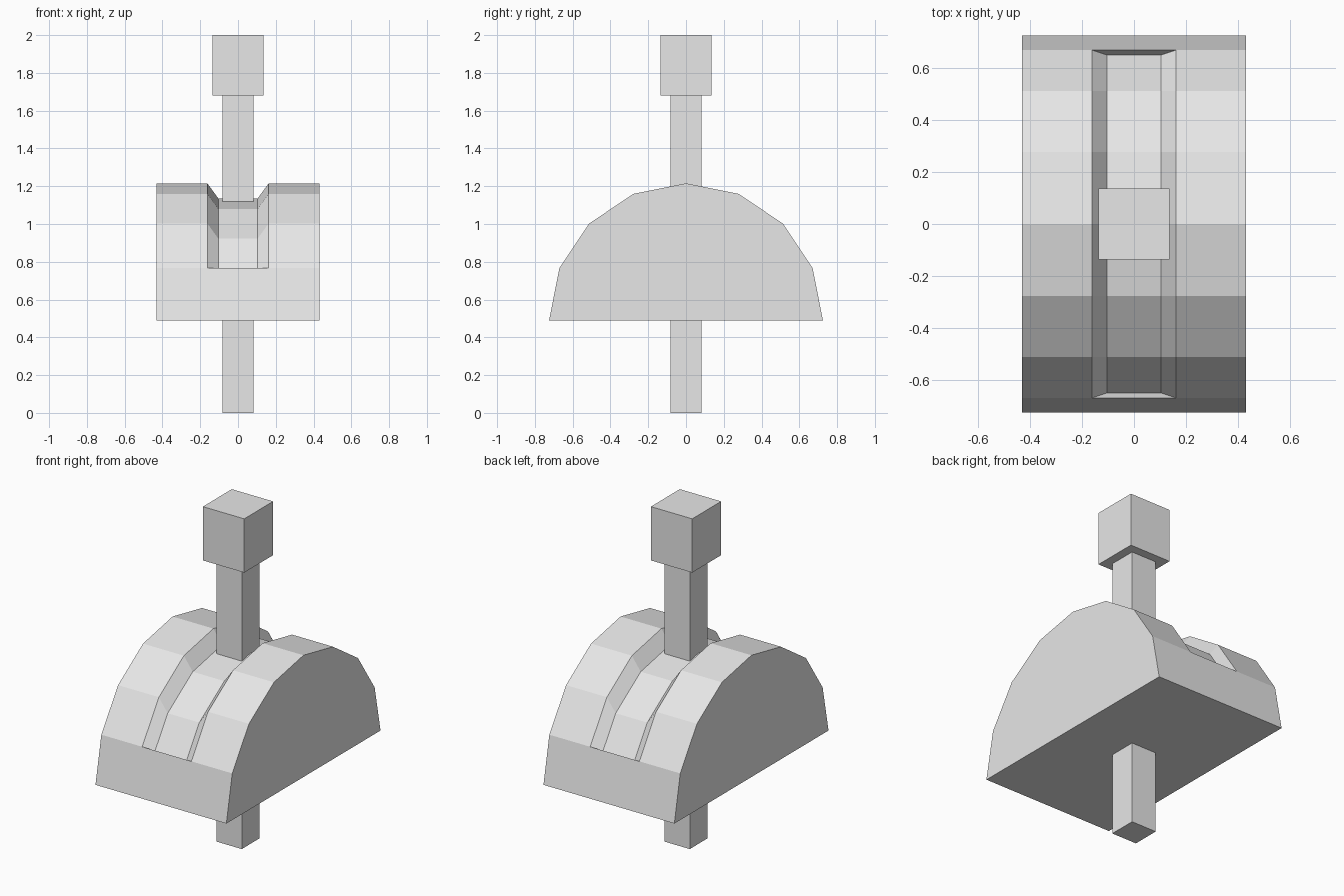
import bpy, bmesh, math

if "Cube" in bpy.data.objects:
    bpy.data.objects.remove(bpy.data.objects["Cube"])

grey = bpy.data.materials.new("light grey")
grey.diffuse_color = (0.8, 0.8, 0.8, 1)
grey.use_nodes = True
grey.node_tree.nodes["Principled BSDF"].inputs["Base Color"].default_value = grey.diffuse_color


def make_object(name, bm):
    bmesh.ops.recalc_face_normals(bm, faces=bm.faces)
    mesh = bpy.data.meshes.new(name)
    bm.to_mesh(mesh)
    bm.free()
    mesh.materials.append(grey)
    obj = bpy.data.objects.new(name, mesh)
    bpy.context.collection.objects.link(obj)
    return obj


def box(name, half, z0, z1):
    bm = bmesh.new()
    bmesh.ops.create_cube(bm, size=1)
    for v in bm.verts:
        v.co = (v.co.x * 2 * half, v.co.y * 2 * half, z1 if v.co.z > 0 else z0)
    return make_object(name, bm)


# Half-round base with a sunken, sloped-wall slot over the top
RADIUS, BASE_Z, HALF_W = 0.725, 0.49, 0.431
SLOT_TOP, SLOT_FLOOR, DEPTH = 0.162, 0.104, 0.08
arc = [(-RADIUS * math.cos(math.pi * i / 8), BASE_Z + RADIUS * math.sin(math.pi * i / 8))
       for i in range(9)]
floor = [(y, z - DEPTH) for y, z in arc[1:8]]
# Slot ends are pulled in along the slope
floor[0] = (arc[1][0] + 0.02, arc[1][1] + 0.03 - DEPTH)
floor[-1] = (-floor[0][0], floor[0][1])

bm = bmesh.new()


def row(x, points):
    return [bm.verts.new((x, y, z)) for y, z in points]


left, right = row(-HALF_W, arc), row(HALF_W, arc)
lip_l, lip_r = row(-SLOT_TOP, arc[1:8]), row(SLOT_TOP, arc[1:8])
floor_l, floor_r = row(-SLOT_FLOOR, floor), row(SLOT_FLOOR, floor)

# Outer bands, slot walls and slot floor
strips = [(left[1:8], lip_l), (lip_l, floor_l), (floor_l, floor_r),
          (floor_r, lip_r), (lip_r, right[1:8])]
for a, b in strips:
    for i in range(6):
        bm.faces.new((a[i], b[i], b[i + 1], a[i + 1]))

# Front and back bands with the slot end walls
for e, s in ((0, 0), (8, 6)):
    n = 1 if e == 0 else 7
    bm.faces.new((left[e], right[e], right[n], lip_r[s], lip_l[s], left[n]))
    bm.faces.new((lip_l[s], lip_r[s], floor_r[s], floor_l[s]))

# Flat sides and underside
bm.faces.new(left)
bm.faces.new(right)
bm.faces.new((left[0], left[8], right[8], right[0]))
make_object("slotted_base", bm)

# Lever passing through the base, with a block handle
box("lever_shaft", 0.083, 0.0, 1.68)
box("lever_handle", 0.136, 1.68, 2.0)
